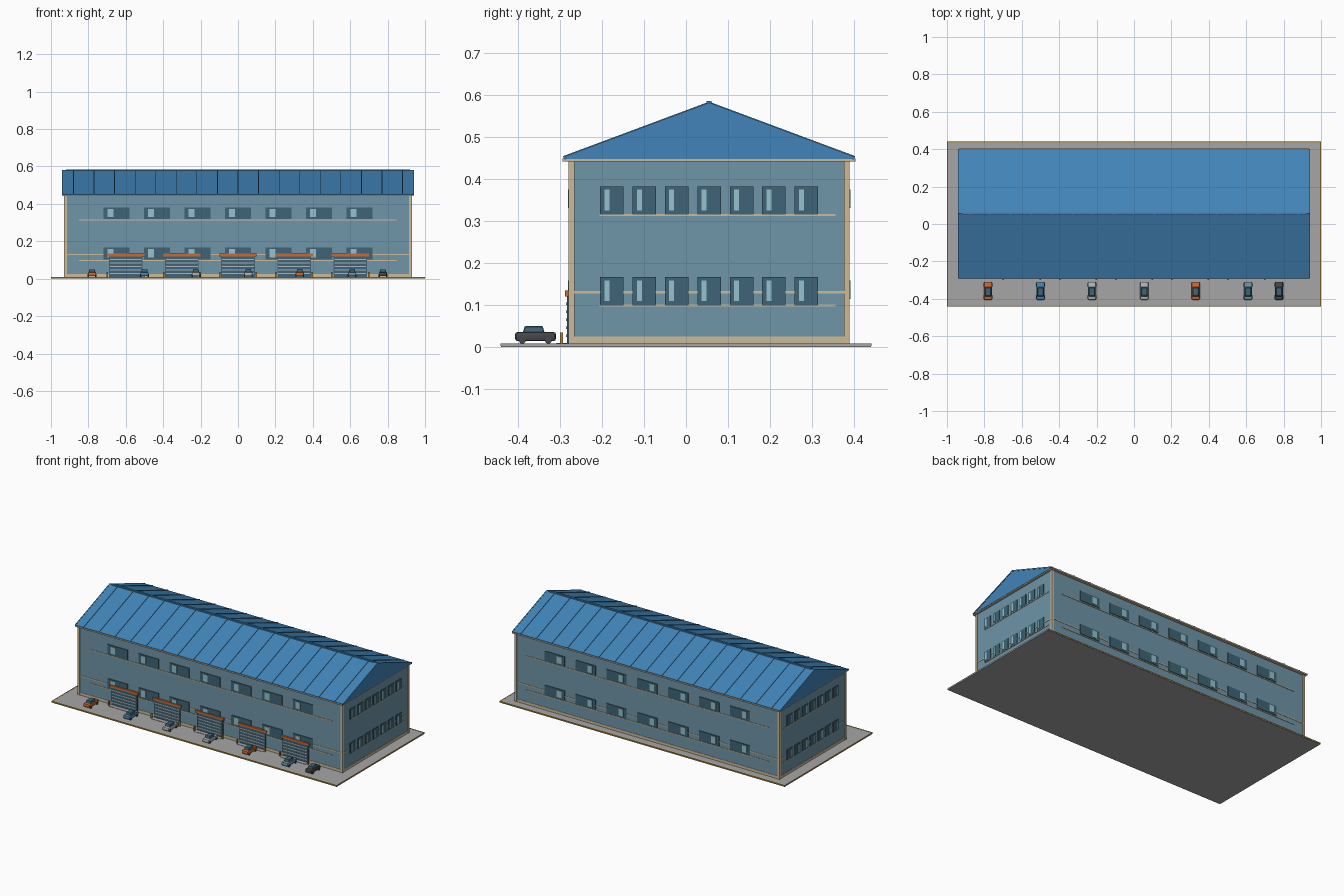
import bpy, bmesh, math
from mathutils import Matrix, Vector

if "Cube" in bpy.data.objects:
    bpy.data.objects.remove(bpy.data.objects["Cube"], do_unlink=True)


def material(name, r, g, b):
    lin = [((c / 255 + 0.055) / 1.055) ** 2.4 for c in (r, g, b)] + [1]
    m = bpy.data.materials.new(name)
    m.use_nodes = True
    m.diffuse_color = lin
    node = next(n for n in m.node_tree.nodes if n.type == "BSDF_PRINCIPLED")
    node.inputs["Base Color"].default_value = lin
    return m


CONCRETE = material("concrete", 166, 166, 166)
OCHRE = material("ochre", 176, 138, 52)
WALL = material("slate blue wall", 110, 149, 168)
ROOF = material("roof blue", 65, 132, 184)
GLASS = material("dark glass", 62, 100, 118)
PANE = material("pale glass", 150, 194, 205)
CREAM = material("cream trim", 206, 187, 152)
ORANGE = material("orange", 204, 104, 48)
DARK = material("charcoal", 70, 72, 76)
SILVER = material("silver", 172, 182, 188)

GROUND = 0.008          # top of the slab
YC = 0.055              # building centre line
HX, HY = 0.925, 0.33    # wall half sizes
EAVE, RIDGE = 0.447, 0.58


def finish(name, bm, mat, smooth=False):
    bmesh.ops.recalc_face_normals(bm, faces=bm.faces)
    me = bpy.data.meshes.new(name)
    bm.to_mesh(me)
    bm.free()
    me.materials.append(mat)
    ob = bpy.data.objects.new(name, me)
    bpy.context.scene.collection.objects.link(ob)
    if smooth:
        bpy.ops.object.select_all(action="DESELECT")
        ob.select_set(True)
        bpy.context.view_layer.objects.active = ob
        bpy.ops.object.shade_smooth_by_angle()
    return ob


def add_box(bm, lo, hi):
    lo, hi = Vector(lo), Vector(hi)
    mat = Matrix.Translation((lo + hi) / 2) @ Matrix.Diagonal((*(hi - lo), 1))
    return bmesh.ops.create_cube(bm, size=1, matrix=mat)["verts"]


def boxes(name, mat, items):
    bm = bmesh.new()
    for lo, hi in items:
        add_box(bm, lo, hi)
    return finish(name, bm, mat)


def extrude_x(name, mat, profile, half):
    """Prism along x from a list of (y, z) points."""
    bm = bmesh.new()
    face = bm.faces.new([bm.verts.new((-half, y, z)) for y, z in profile])
    moved = bmesh.ops.extrude_face_region(bm, geom=[face])["geom"]
    verts = [v for v in moved if isinstance(v, bmesh.types.BMVert)]
    bmesh.ops.translate(bm, verts=verts, vec=(2 * half, 0, 0))
    return finish(name, bm, mat)


def on_wall(axis, sign, u0, u1, z0, z1, depth):
    """Box lying on a wall, slightly sunk into it and standing out by depth."""
    wall = HY if axis == "y" else HX
    a, b = sorted((sign * (wall - 0.004), sign * (wall + depth)))
    if axis == "y":
        return (u0, YC + a, z0), (u1, YC + b, z1)
    return (a, YC + u0, z0), (b, YC + u1, z1)


# Ground slab with an ochre kerb line
boxes("ground_slab", CONCRETE, [((-1, -0.44, 0), (1, 0.44, GROUND))])
kerb = []
for s in (-1, 1):
    y0, y1 = sorted((s * 0.435, s * 0.441))
    x0, x1 = sorted((s * 0.995, s * 1.0))
    kerb += [((-1, y0, 0.002), (1, y1, GROUND + 0.001)),
             ((x0, -0.44, 0.002), (x1, 0.44, GROUND + 0.001))]
boxes("kerb_line", OCHRE, kerb)

# Building body
boxes("walls", WALL, [((-HX, YC - HY, GROUND), (HX, YC + HY, 0.444))])

# Roof, ridge cap and standing seams
RY, RX = 0.346, 0.938
extrude_x("gable_roof", ROOF, [(YC - RY, EAVE), (YC + RY, EAVE), (YC + RY, EAVE + 0.004),
          (YC, RIDGE), (YC - RY, EAVE + 0.004)], RX)
boxes("ridge_cap", ROOF, [((-0.92, YC - 0.006, RIDGE - 0.006), (0.92, YC + 0.006, RIDGE + 0.005))])
angle = math.atan2(RIDGE - EAVE - 0.004, RY)
slope = RY / math.cos(angle)
seams, rakes = bmesh.new(), bmesh.new()
for s in (-1, 1):
    tilt = Matrix.Translation((0, YC, RIDGE)) @ Matrix.Rotation(-s * angle, 4, "X")
    y0, y1 = sorted((0, s * slope))
    for i in range(17):
        x = (i - 8) * 0.11
        v = add_box(seams, (x - 0.002, y0, -0.002), (x + 0.002, y1, 0.003))
        bmesh.ops.transform(seams, matrix=tilt, verts=v)
    for e in (-1, 1):
        x0, x1 = sorted((e * (RX - 0.004), e * (RX + 0.002)))
        v = add_box(rakes, (x0, y0, -0.006), (x1, y1, 0.001))
        bmesh.ops.transform(rakes, matrix=tilt, verts=v)
finish("roof_seams", seams, ROOF)
finish("roof_rakes", rakes, ROOF)

# Cream eaves, corner posts, plinth and string courses
boxes("eaves_trim", CREAM, [((-RX + 0.002, YC - RY - 0.002, 0.441), (RX - 0.002, YC + RY + 0.002, EAVE + 0.001))])
corners = []
for sx in (-1, 1):
    for sy in (-1, 1):
        x0, x1 = sorted((sx * (HX - 0.01), sx * (HX + 0.004)))
        y0, y1 = sorted((sy * (HY - 0.01), sy * (HY + 0.004)))
        corners.append(((x0, YC + y0, GROUND), (x1, YC + y1, 0.442)))
boxes("corner_posts", CREAM, corners)

SIDES = [("front", "y", -1), ("back", "y", 1), ("right", "x", -1), ("left", "x", 1)]
for name, axis, s in SIDES:
    long = axis == "y"
    full = HX if long else HY
    sill = 0.85 if long else 0.30
    sill0 = -0.85 if long else -0.26
    trim = [on_wall(axis, s, -full, full, GROUND, 0.025, 0.002),
            on_wall(axis, s, -full, full, 0.127, 0.133, 0.002),
            on_wall(axis, s, sill0, sill, 0.096, 0.101, 0.003),
            on_wall(axis, s, sill0, sill, 0.311, 0.316, 0.003)]
    boxes(name + "_wall_bands", CREAM, trim)

    # Windows in two storeys, each with one pale casement
    step, w = (0.2165, 0.14) if long else (0.077, 0.056)
    pane0, pane1 = (0.021, 0.053) if long else (0.010, 0.022)
    frames, panes = [], []
    for top in (0.166, 0.382):
        low = top - (0.062 if long else 0.067)
        for i in range(7):
            u = (i - 3) * step - w / 2
            frames.append(on_wall(axis, s, u, u + w, low, top, 0.004))
            panes.append(on_wall(axis, s, u + pane0, u + pane1, low + 0.010, top - 0.008, 0.006))
    boxes(name + "_windows", GLASS, frames)
    boxes(name + "_window_casements", PANE, panes)

# Loading doors with slats, header, apron and bollards
doors, slats, headers, aprons, bollards = [], [], [], [], []
for i in range(5):
    x = (i - 2) * 0.30
    doors.append(on_wall("y", -1, x - 0.09, x + 0.09, GROUND, 0.12, 0.008))
    headers.append(on_wall("y", -1, x - 0.10, x + 0.10, 0.120, 0.134, 0.012))
    aprons.append(((x - 0.09, -0.308, GROUND), (x + 0.09, YC - HY, GROUND + 0.002)))
    for k in range(5):
        z = 0.024 + k * 0.019
        slats.append(on_wall("y", -1, x - 0.085, x + 0.085, z, z + 0.006, 0.010))
    for s in (-1, 1):
        bx = x + s * 0.098
        bollards.append(((bx - 0.004, -0.30, GROUND), (bx + 0.004, -0.292, 0.035)))
boxes("loading_doors", GLASS, doors)
boxes("loading_door_slats", SILVER, slats)
boxes("loading_door_headers", ORANGE, headers)
boxes("loading_aprons", CONCRETE, aprons)
boxes("bollards", OCHRE, bollards)

# Parked cars
CARS = [(-0.78, ORANGE), (-0.50, ROOF), (-0.225, SILVER), (0.055, SILVER),
        (0.33, ORANGE), (0.61, WALL), (0.775, DARK)]
for n, (x, paint) in enumerate(CARS, 1):
    bm = bmesh.new()
    add_box(bm, (x - 0.022, -0.406, 0.014), (x + 0.022, -0.309, 0.036))
    bmesh.ops.bevel(bm, geom=bm.edges[:], offset=0.006, segments=2, affect="EDGES", profile=0.5)
    finish(f"car_body_{n}", bm, paint, True)

    bm = bmesh.new()
    for v in add_box(bm, (x - 0.018, -0.388, 0.034), (x + 0.018, -0.336, 0.050)):
        if v.co.z > 0.04:
            v.co.x = x + (v.co.x - x) * 0.8
            v.co.y = -0.362 + (v.co.y + 0.362) * 0.82
    bmesh.ops.bevel(bm, geom=bm.edges[:], offset=0.002, segments=1, affect="EDGES")
    finish(f"car_cabin_{n}", bm, GLASS, True)

    bm = bmesh.new()
    for sx in (-1, 1):
        for y in (-0.389, -0.327):
            place = Matrix.Translation((x + sx * 0.020, y, GROUND + 0.008)) @ Matrix.Rotation(math.pi / 2, 4, "Y")
            bmesh.ops.create_cone(bm, cap_ends=True, segments=16, radius1=0.008, radius2=0.008,
                                  depth=0.007, matrix=place)
    finish(f"car_wheels_{n}", bm, DARK, True)
